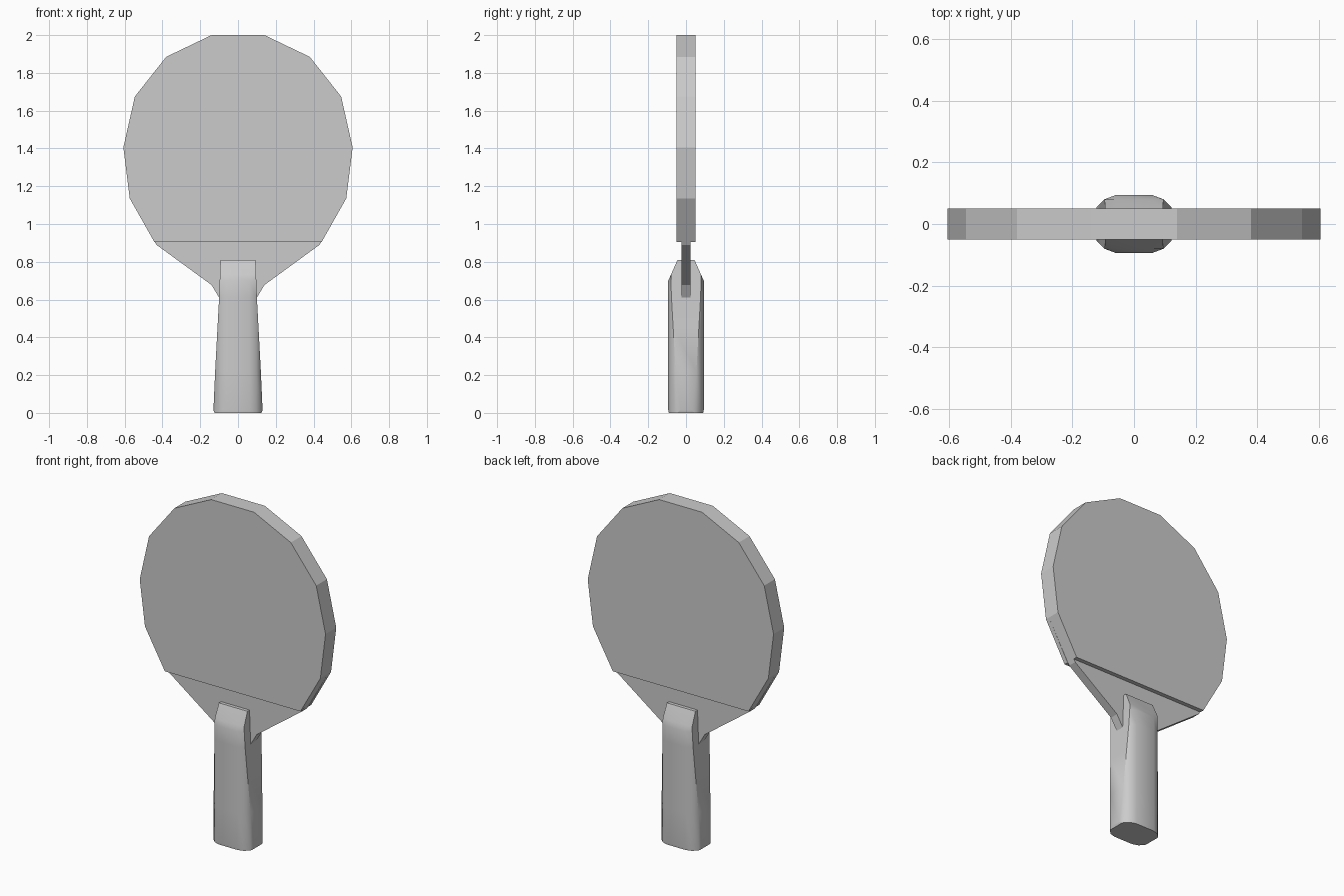
import bpy, bmesh

if "Cube" in bpy.data.objects:
    bpy.data.objects.remove(bpy.data.objects["Cube"])

# Right half of the blade outline (x, z), from the top down
HEAD = [(0.14, 2.0), (0.38, 1.885), (0.546, 1.675), (0.607, 1.405), (0.573, 1.135)]
RUBBER = HEAD + [(0.443, 0.905)]
WOOD = HEAD + [(0.432, 0.89), (0.14, 0.677), (0.10, 0.61)]


def make_object(name, bm):
    bmesh.ops.remove_doubles(bm, verts=bm.verts, dist=0.0005)
    bmesh.ops.recalc_face_normals(bm, faces=bm.faces)
    mesh = bpy.data.meshes.new(name)
    bm.to_mesh(mesh)
    bm.free()
    obj = bpy.data.objects.new(name, mesh)
    bpy.context.collection.objects.link(obj)
    return obj


def loft(name, rings):
    """Bridge closed rings of points and cap both ends."""
    bm = bmesh.new()
    loops = [[bm.verts.new(p) for p in ring] for ring in rings]
    n = len(loops[0])
    for a, b in zip(loops, loops[1:]):
        for i in range(n):
            j = (i + 1) % n
            bm.faces.new((a[i], a[j], b[j], b[i]))
    bm.faces.new(loops[0])
    bm.faces.new(loops[-1])
    return make_object(name, bm)


def slab(name, half, y0, y1):
    """Mirror a half outline in x and extrude it along y."""
    outline = half + [(-x, z) for x, z in reversed(half)]
    return loft(name, [[(x, y, z) for x, z in outline] for y in (y0, y1)])


# Blade: wooden core and a rubber sheet on each side
slab("wooden_blade", WOOD, -0.025, 0.025)
slab("front_rubber", RUBBER, -0.05, -0.025)
slab("back_rubber", RUBBER, 0.025, 0.05)

# Handle: rounded section, clipped by tapering sides and a sloped top
SECTION = [(0.06, 0.094), (0.097, 0.08), (0.121, 0.055), (0.13, 0.03)]


def interpolate(pts, t):
    for (a, ya), (b, yb) in zip(pts, pts[1:]):
        if t <= b:
            return ya + (yb - ya) * max(0, t - a) / (b - a)
    return pts[-1][1]


def handle_ring(z):
    width = interpolate([(0, 0.124), (0.015, 0.13), (0.22, 0.121),
                         (0.61, 0.1), (0.81, 0.093)], z)
    depth = interpolate([(0, 0.091), (0.015, 0.094), (0.7, 0.094), (0.81, 0.045)], z)
    quarter = []
    for x, _ in SECTION:
        x = min(x, width)
        quarter.append((x, min(interpolate(SECTION, x), depth)))
    right = quarter + [(x, -y) for x, y in reversed(quarter)]
    return [(x, y, z) for x, y in right + [(-x, -y) for x, y in right]]


handle = loft("handle", [handle_ring(z) for z in
                         (0, 0.015, 0.22, 0.45, 0.61, 0.70, 0.732, 0.81)])
bpy.context.view_layer.objects.active = handle
handle.select_set(True)
bpy.ops.object.shade_smooth_by_angle(angle=0.5)
